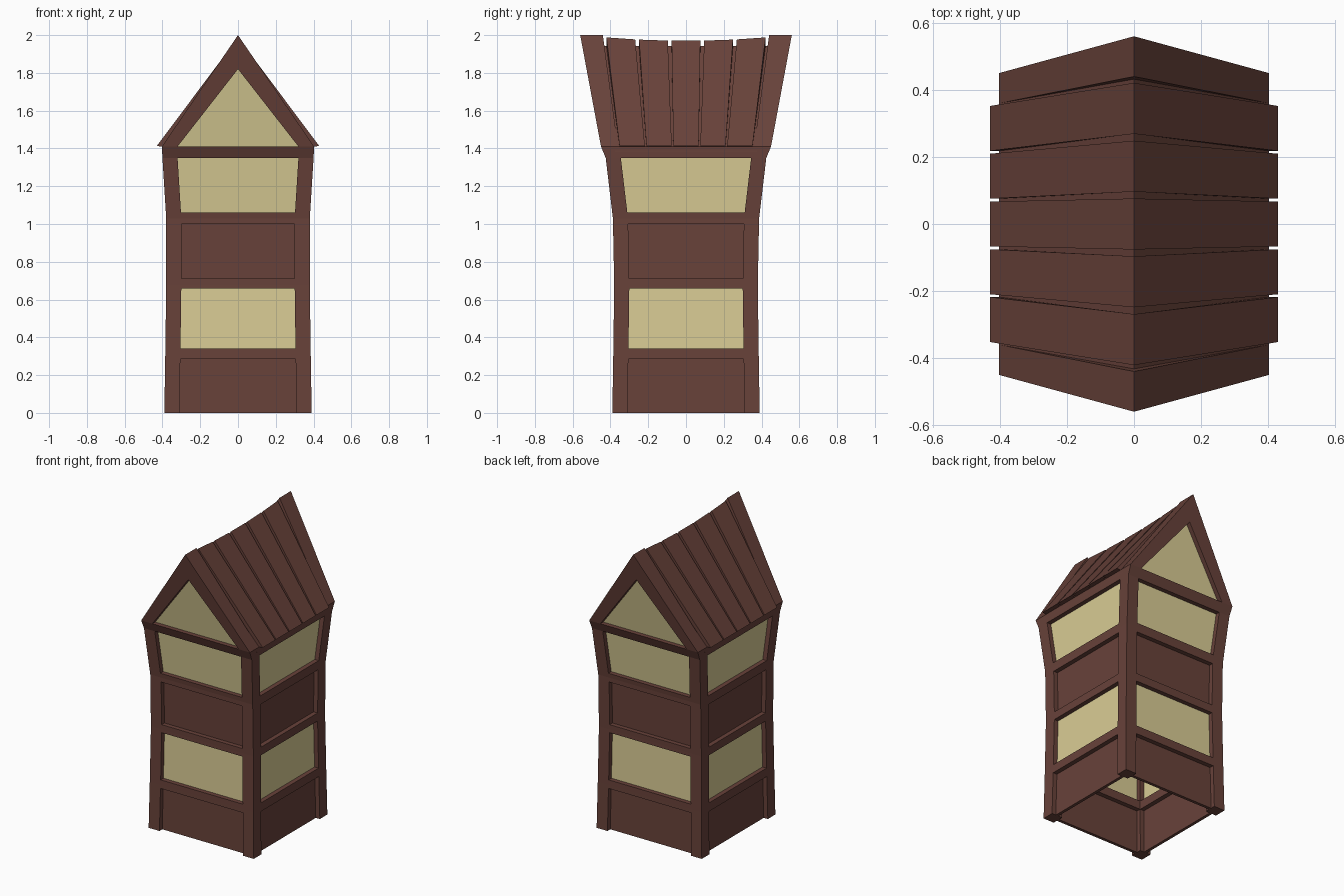
import bpy
import bmesh

if "Cube" in bpy.data.objects:
    bpy.data.objects.remove(bpy.data.objects["Cube"])


def material(name, colour):
    mat = bpy.data.materials.new(name)
    mat.use_nodes = True
    mat.diffuse_color = colour
    mat.node_tree.nodes["Principled BSDF"].inputs["Base Color"].default_value = colour
    return mat


WOOD = material("dark brown wood", (0.138, 0.054, 0.042, 1))
PANE = material("pale cream pane", (0.70, 0.61, 0.30, 1))

POST = 0.08       # post width
RECESS = 0.03     # how far panels sit behind the frame
EAVE, RIDGE = 1.41, 2.0

# Half width (x) and half depth (y) of the tower at each height
OUTLINE = [(0, 0.39, 0.39), (0.31, 0.385, 0.385), (0.68, 0.38, 0.38),
           (1.03, 0.38, 0.387), (1.35, 0.40, 0.425), (EAVE, 0.403, 0.45)]


def half_size(z):
    for (z0, x0, y0), (z1, x1, y1) in zip(OUTLINE, OUTLINE[1:]):
        if z <= z1:
            t = (z - z0) / (z1 - z0)
            return x0 + (x1 - x0) * t, y0 + (y1 - y0) * t
    return OUTLINE[-1][1:]


def loft(name, rings, mat):
    """Closed solid through a list of matching point rings."""
    bm = bmesh.new()
    loops = [[bm.verts.new(p) for p in ring] for ring in rings]
    n = len(loops[0])
    for a, b in zip(loops, loops[1:]):
        for i in range(n):
            j = (i + 1) % n
            bm.faces.new((a[i], a[j], b[j], b[i]))
    bm.faces.new(loops[0][::-1])
    bm.faces.new(loops[-1])
    bmesh.ops.recalc_face_normals(bm, faces=bm.faces)
    mesh = bpy.data.meshes.new(name)
    bm.to_mesh(mesh)
    bm.free()
    mesh.materials.append(mat)
    obj = bpy.data.objects.new(name, mesh)
    bpy.context.scene.collection.objects.link(obj)
    return obj


def levels(z0, z1):
    return [z0] + [row[0] for row in OUTLINE if z0 < row[0] < z1] + [z1]


def wall_piece(name, axis, side, z0, z1, outer, inner, mat):
    """Slab between two posts on one wall, following the tower outline."""
    rings = []
    for z in levels(z0, z1):
        hx, hy = half_size(z)
        across, out = (hy, hx) if axis == "x" else (hx, hy)
        w = across - POST
        pts = [(-w, out - outer), (w, out - outer), (w, out - inner), (-w, out - inner)]
        rings.append([(side * o, a, z) if axis == "x" else (a, side * o, z) for a, o in pts])
    loft(name, rings, mat)


# Corner posts
for sx, x_name in ((1, "left"), (-1, "right")):
    for sy, y_name in ((-1, "front"), (1, "back")):
        rings = []
        for z in levels(0, EAVE):
            hx, hy = half_size(z)
            rings.append([(sx * (hx - a), sy * (hy - b), z)
                          for a, b in ((0, 0), (POST, 0), (POST, POST), (0, POST))])
        loft(f"{y_name}_{x_name}_post", rings, WOOD)

# Crossbeams and the panels between them on all four walls
BEAMS = [(0.285, 0.342), (0.658, 0.712), (1.0, 1.06), (1.35, EAVE)]
PANELS = [("lower_panel", WOOD), ("lower_window", PANE),
          ("upper_panel", WOOD), ("upper_window", PANE)]
WALLS = [("front", "y", -1), ("back", "y", 1), ("left", "x", 1), ("right", "x", -1)]
for wall, axis, side in WALLS:
    bottom = 0
    for i, (z0, z1) in enumerate(BEAMS):
        wall_piece(f"{wall}_beam_{i + 1}", axis, side, z0, z1, 0, POST, WOOD)
        part, mat = PANELS[i]
        wall_piece(f"{wall}_{part}", axis, side, bottom, z0, RECESS, RECESS + 0.02, mat)
        bottom = z1


# Leaning gables: rafters with a recessed triangular pane
def lean(z, base, top):
    return base + (top - base) * (z - EAVE) / (RIDGE - EAVE)


for sy, end in ((-1, "front"), (1, "back")):
    for sx, hand in ((1, "left"), (-1, "right")):
        profile = [(0, RIDGE), (0.403, EAVE), (0.32, EAVE), (0, 1.82)]
        loft(f"{end}_{hand}_rafter",
             [[(sx * x, sy * lean(z, a, b), z) for x, z in profile]
              for a, b in ((0.45, 0.56), (0.36, 0.44))], WOOD)
    triangle = [(-0.335, 1.4), (0.335, 1.4), (0, 1.84)]
    loft(f"{end}_gable_window",
         [[(x, sy * (lean(z, 0.45, 0.56) - d), z) for x, z in triangle]
          for d in (RECESS, RECESS + 0.02)], PANE)

# Roof: a thin sheet with five fanned planks per slope
for sx, hand in ((1, "left"), (-1, "right")):
    loft(f"{hand}_roof_sheet",
         [[(sx * x, -y, z), (sx * x, y, z), (sx * x, y, z - 0.03), (sx * x, -y, z - 0.03)]
          for x, y, z in ((0, 0.45, 1.942), (0.402, 0.375, EAVE))], WOOD)
    for k in range(-2, 3):
        r0, r1 = k * 0.1725 - 0.076, k * 0.1725 + 0.076
        e0, e1 = k * 0.1425 - 0.067, k * 0.1425 + 0.067
        h0, h1 = (1.97 + 0.1 * r * r for r in (r0, r1))
        low = 1.937
        loft(f"{hand}_roof_plank_{k + 3}",
             [[(0, r0, h0), (0, r1, h1), (0, r1, low), (0, r0, low)],
              [(sx * 0.43, e0, EAVE + 0.003), (sx * 0.43, e1, EAVE + 0.003),
               (sx * 0.402, e1, EAVE), (sx * 0.402, e0, EAVE)]], WOOD)
